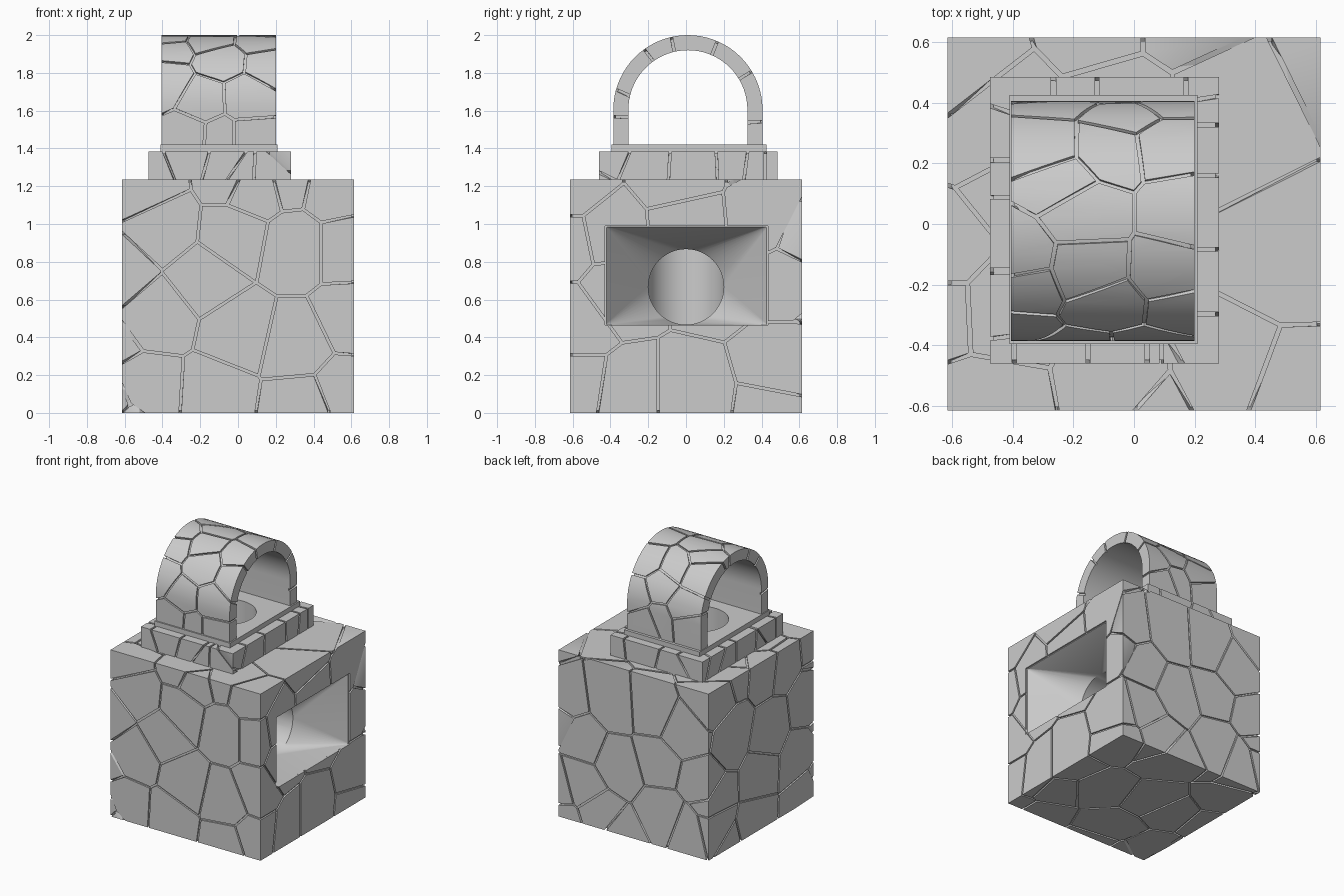
import bpy, bmesh, math, random
from mathutils import Vector

if "Cube" in bpy.data.objects:
    bpy.data.objects.remove(bpy.data.objects["Cube"])

random.seed(4)
GAP, DEPTH = 0.013, 0.013


def to_object(name, bm, smooth=False):
    me = bpy.data.meshes.new(name)
    bm.to_mesh(me)
    bm.free()
    ob = bpy.data.objects.new(name, me)
    bpy.context.collection.objects.link(ob)
    if smooth:
        smooth_shade(ob)
    return ob


def activate(ob):
    bpy.ops.object.select_all(action='DESELECT')
    ob.select_set(True)
    bpy.context.view_layer.objects.active = ob


def smooth_shade(ob):
    activate(ob)
    bpy.ops.object.shade_smooth_by_angle(angle=math.radians(30))


def orient(bm, centre):
    bmesh.ops.remove_doubles(bm, verts=bm.verts[:], dist=1e-5)
    bm.normal_update()
    for f in bm.faces:
        if f.normal.dot(f.calc_center_median() - centre) < 0:
            f.normal_flip()


def box(name, lo, hi):
    bm = bmesh.new()
    bmesh.ops.create_cube(bm, size=1)
    for v in bm.verts:
        v.co = [(a + b) / 2 + c * (b - a) for a, b, c in zip(lo, hi, v.co)]
    return to_object(name, bm)


def box_shell(lo, hi, holes):
    """Box surface; holes maps (axis, side) to a rectangle left open."""
    bm = bmesh.new()
    for axis in range(3):
        u, v = [a for a in range(3) if a != axis]
        for side in (0, 1):
            def ring(u0, u1, v0, v1):
                out = []
                for a, b in ((u0, v0), (u1, v0), (u1, v1), (u0, v1)):
                    p = [0, 0, 0]
                    p[axis], p[u], p[v] = (lo, hi)[side][axis], a, b
                    out.append(bm.verts.new(p))
                return out
            outer = ring(lo[u], hi[u], lo[v], hi[v])
            if (axis, side) in holes:
                inner = ring(*holes[axis, side])
                for i in range(4):
                    j = (i + 1) % 4
                    bm.faces.new((outer[i], outer[j], inner[j], inner[i]))
            else:
                bm.faces.new(outer)
    orient(bm, (Vector(lo) + Vector(hi)) / 2)
    return bm


def box_seeds(lo, hi, counts):
    """Jittered grid of stone centres on chosen faces."""
    pts = []
    for (axis, side), (nu, nv) in counts.items():
        u, v = [a for a in range(3) if a != axis]
        for i in range(nu):
            for j in range(nv):
                p = Vector((0, 0, 0))
                p[axis] = (lo, hi)[side][axis]
                p[u] = lo[u] + (hi[u] - lo[u]) * (i + random.uniform(.1, .9)) / nu
                p[v] = lo[v] + (hi[v] - lo[v]) * (j + random.uniform(.1, .9)) / nv
                pts.append(p)
    return pts


def stones(name, shell, seeds):
    """Split a surface into thick cells with joints between them."""
    out = bmesh.new()
    for s in seeds:
        bm = shell.copy()
        for o in seeds:
            if o is s or not bm.faces:
                continue
            n = (o - s).normalized()
            bmesh.ops.bisect_plane(bm, geom=bm.verts[:] + bm.edges[:] + bm.faces[:],
                                   plane_co=(s + o) / 2 - n * GAP / 2, plane_no=n,
                                   clear_outer=True, dist=1e-6)
        if bm.faces:
            tmp = bpy.data.meshes.new("tmp")
            bm.to_mesh(tmp)
            out.from_mesh(tmp)
            bpy.data.meshes.remove(tmp)
        bm.free()
    shell.free()
    ob = to_object(name, out)
    m = ob.modifiers.new("thick", 'SOLIDIFY')
    m.thickness, m.offset, m.use_even_offset = DEPTH, -1, True
    activate(ob)
    bpy.ops.object.modifier_apply(modifier=m.name)
    smooth_shade(ob)
    return ob


def inset(lo, hi, d):
    return [a + d for a in lo], [b - d for b in hi]


# Cutter: rectangular mouth tapering into a round horizontal duct
N = 48
bm = bmesh.new()
def mouth(x):
    return [bm.verts.new((x, y, z)) for y, z in
            ((.435, .99), (-.43, .99), (-.43, .465), (.435, .465))]
def circle(x):
    return [bm.verts.new((x, .2 * math.cos(2 * math.pi * i / N),
                          .667 + .2 * math.sin(2 * math.pi * i / N))) for i in range(N)]
front, rect, throat, back = mouth(.75), mouth(.615), circle(.31), circle(-.12)
bm.faces.new(front)
bm.faces.new(back)
for i in range(4):
    bm.faces.new((front[i], front[(i + 1) % 4], rect[(i + 1) % 4], rect[i]))
    bm.faces.new((rect[i - 1], rect[i], throat[i * N // 4]))
for i in range(N):
    j = (i + 1) % N
    bm.faces.new((rect[i * 4 // N], throat[i], throat[j]))
    bm.faces.new((throat[i], throat[j], back[j], back[i]))
bmesh.ops.recalc_face_normals(bm, faces=bm.faces[:])
mouth_cutter = to_object("mouth_cutter", bm)

# Cutter: vertical flue
bpy.ops.mesh.primitive_cylinder_add(vertices=64, radius=.205, depth=1.14,
                                    location=(-.1, 0, .46 + .57))
flue_cutter = bpy.context.object
flue_cutter.name = "flue_cutter"


def carve(ob, cutters):
    for c in cutters:
        m = ob.modifiers.new("cut", 'BOOLEAN')
        m.operation, m.object, m.solver = 'DIFFERENCE', c, 'EXACT'
        activate(ob)
        bpy.ops.object.modifier_apply(modifier=m.name)
    smooth_shade(ob)


# Main block: mortar core and stone facing
B0, B1 = (-.615, -.615, 0), (.615, .615, 1.235)
core = box("block_core", *inset(B0, B1, DEPTH * .9))
carve(core, (mouth_cutter, flue_cutter))
front_cells = [(-.4, .98), (-.42, .52), (-.47, .12), (-.13, .1), (0, .43), (-.18, .71),
               (-.02, .94), (.3, .88), (.31, .36), (.6, .5), (.58, .88), (.08, 1.19),
               (-.5, 1.2), (.52, 1.18), (.57, .12), (.34, .03)]
seeds = [Vector((x, -.615, z)) for x, z in front_cells]
seeds += box_seeds(B0, B1, {(0, 0): (3, 4), (0, 1): (3, 3), (1, 1): (4, 3),
                            (2, 0): (3, 3), (2, 1): (3, 3)})
stones("block_stones", box_shell(B0, B1, {(0, 1): (-.43, .435, .465, .99),
                                          (2, 1): (-.42, .22, -.4, .42)}), seeds)

# Stepped plinth on top of the block
P0, P1 = (-.475, -.46, 1.2), (.28, .485, 1.385)
core = box("plinth_core", *inset(P0, P1, DEPTH * .9))
carve(core, (flue_cutter,))
seeds = box_seeds(P0, P1, {(0, 0): (5, 1), (0, 1): (5, 1), (1, 0): (5, 1), (1, 1): (4, 1)})
hole = (-.4, .2, -.385, .415)
stones("plinth_stones", box_shell(P0, P1, {(2, 1): hole, (2, 0): hole}), seeds)

# Thin slab under the arch
slab = box("slab", (-.41, -.395, 1.36), (.21, .425, 1.42))
carve(slab, (flue_cutter,))
for c in (mouth_cutter, flue_cutter):
    c.hide_render = True
    c.hide_viewport = True

# Arched cowl
CY, CZ, BASE, SEG = .01, 1.605, 1.415, 36
def arch_profile(r):
    arc = [(CY + r * math.cos(math.pi * i / SEG), CZ + r * math.sin(math.pi * i / SEG))
           for i in range(SEG + 1)]
    return [(CY + r, BASE)] + arc + [(CY - r, BASE)]


def arch_mesh(x0, x1, ro, ri, closed):
    bm = bmesh.new()
    row = lambda x, r: [bm.verts.new((x, y, z)) for y, z in arch_profile(r)]
    a, b, c, d = row(x0, ro), row(x1, ro), row(x1, ri), row(x0, ri)
    strips = [(a, b), (b, c), (d, a)] + ([(c, d)] if closed else [])
    for p, q in strips:
        for i in range(len(p) - 1):
            bm.faces.new((p[i], p[i + 1], q[i + 1], q[i]))
    if closed:
        for i in (0, -1):
            bm.faces.new((a[i], b[i], c[i], d[i]))
        bmesh.ops.recalc_face_normals(bm, faces=bm.faces[:])
    else:
        for f in bm.faces:
            f.normal_update()
            m = f.calc_center_median()
            out = Vector((m.x + .1025, 0, 0)) if abs(f.normal.x) > .5 else \
                Vector((0, m.y - CY, max(m.z - CZ, 0)))
            if f.normal.dot(out) < 0:
                f.normal_flip()
    return bm


D = DEPTH * .9
to_object("cowl_core", arch_mesh(-.405 + D, .2 - D, .395 - D, .315, True), True)
seeds = []
length = .19 * 2 + math.pi * .395
for i in range(8):
    for j in range(3):
        s = length * (i + random.uniform(.1, .9)) / 8
        x = -.405 + .605 * (j + random.uniform(.1, .9)) / 3
        t = min(max((s - .19) / .395, 0), math.pi)
        drop = max(.19 - s, s - (length - .19), 0)
        seeds.append(Vector((x, CY + .395 * math.cos(t), CZ + .395 * math.sin(t) - drop)))
stones("cowl_stones", arch_mesh(-.405, .2, .395, .315, False), seeds)
